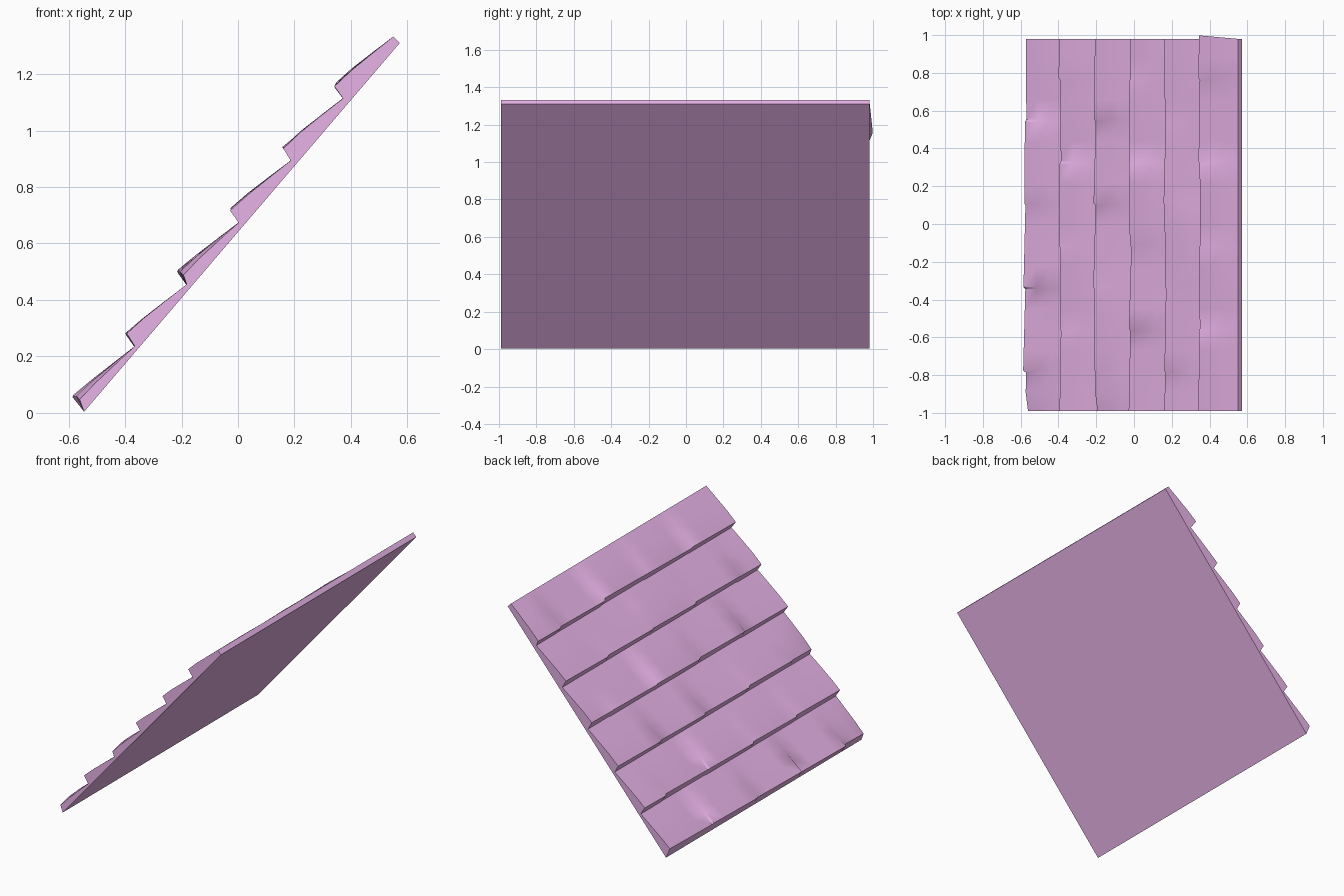
import bpy, bmesh, random
from mathutils import Vector

if "Cube" in bpy.data.objects:
    bpy.data.objects.remove(bpy.data.objects["Cube"])

random.seed(7)
ROWS = 6
STEP = Vector((0.185, 0, 0.220))       # offset from one course to the next
LIP = Vector((-0.579, 0, 0.060))       # front top edge of lowest course
DROP = Vector((0.027, 0, -0.045))      # lip top to lip bottom
S = Vector((0.646, 0, 0.763))          # up the slope
N = Vector((-0.763, 0, 0.646))         # out of the slope
FOOT = Vector((-0.545, 0, 0.004))
RIDGE_TOP = Vector((0.550, 0, 1.333))
RIDGE_LOW = Vector((0.573, 0, 1.310))
Y0, Y1, W, GAP = -0.99, 0.98, 0.443, 0.006

# small random shift, lift and tilt for every tile
tiles = {(r, c): (random.uniform(-0.005, 0.008), random.uniform(-0.004, 0.003),
                  random.uniform(-0.006, 0.006), random.uniform(0.001, 0.006))
         for r in range(ROWS) for c in range(-1, 7)}


def tile_at(r, y):
    """Tile parameters and position (-1..1) across the tile."""
    start = -0.782 if r % 2 == 0 else -0.56
    t = (y - start) / W
    c = int(t + 10) - 10
    return tiles[(r, c + 1)], 2 * (t - c) - 1


def profile(y):
    """Stepped cross-section of the slab at one y position."""
    pts = [FOOT.copy()]
    for r in range(ROWS):
        (shift, lift, tilt, bulge), u = tile_at(r, y)
        lip = LIP + STEP * r + S * (shift + 0.003 * u) + N * (lift + tilt * u)
        if r in (0, 2) and y < Y0 + 0.02:      # worn corners
            lip -= N * 0.02
        back = LIP + STEP * (r + 1) + DROP if r < ROWS - 1 else RIDGE_TOP
        if r:
            pts.append(LIP + STEP * r + DROP + S * shift * 0.5)
        pts.append(lip)
        for f in (0.3, 0.65):
            pts.append(lip.lerp(back, f) + N * bulge * (1.2 - f))
    pts += [RIDGE_TOP.copy(), RIDGE_LOW.copy()]
    for p in pts:
        p.y = y
    return pts


# stations: both sides of every joint plus tile middles
ys = {Y0, Y0 + 0.10, Y1}
for k in range(9):
    j = -0.782 + k * W / 2
    if j < Y1 - 0.05:
        ys |= {j - GAP, j + GAP, j + W / 4}
ys = sorted(y for y in ys if Y0 <= y <= Y1)

bm = bmesh.new()
rings = [[bm.verts.new(p) for p in profile(y)] for y in ys]
for v in rings[-1][-5:-2]:                     # top course overhangs at one end
    v.co.y += 0.018 * (RIDGE_TOP.x - v.co.x) / 0.2
for a, b in zip(rings, rings[1:]):
    n = len(a)
    for i in range(n):
        bm.faces.new((a[i], a[(i + 1) % n], b[(i + 1) % n], b[i]))
bm.faces.new(rings[0])
bm.faces.new(rings[-1])
bmesh.ops.recalc_face_normals(bm, faces=bm.faces)
mesh = bpy.data.meshes.new("tiled_roof_slab")
bm.to_mesh(mesh)
bm.free()
slab = bpy.data.objects.new("tiled_roof_slab", mesh)
bpy.context.collection.objects.link(slab)

mat = bpy.data.materials.new("pink_tile")
mat.diffuse_color = (0.80, 0.45, 0.80, 1)
mat.use_nodes = True
mat.node_tree.nodes["Principled BSDF"].inputs["Base Color"].default_value = mat.diffuse_color
mesh.materials.append(mat)

bpy.context.view_layer.objects.active = slab
slab.select_set(True)
bpy.ops.object.shade_smooth_by_angle(angle=0.6)
